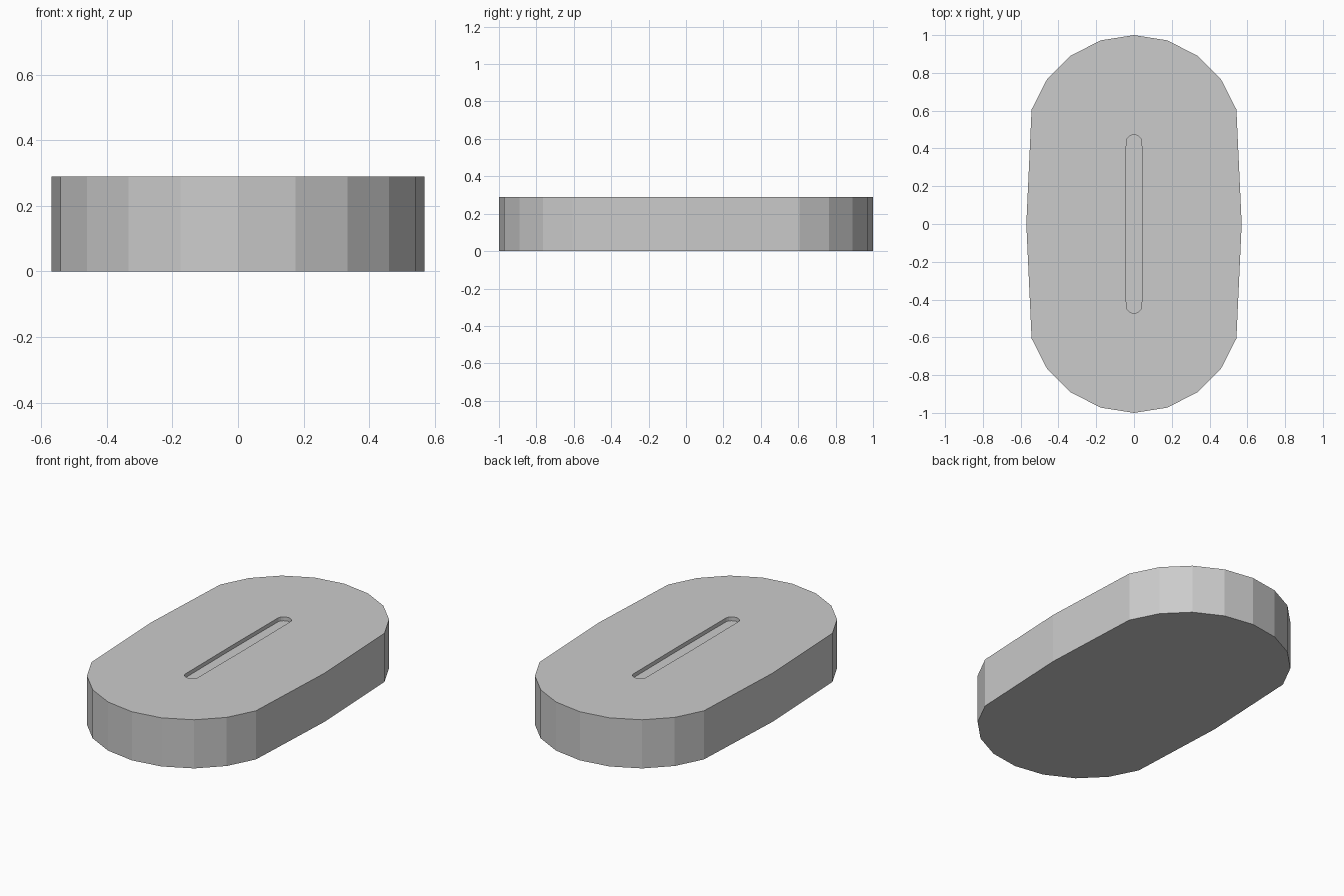
import bpy, bmesh, math

if "Cube" in bpy.data.objects:
    bpy.data.objects.remove(bpy.data.objects["Cube"])

SIDES = 20
HEIGHT = 0.29
SLOT_FLOOR = 0.267


def capsule_ring(bm, radius, shift, z):
    """A 20-sided circle whose two halves are pulled apart along y."""
    ring = []
    for i in range(SIDES):
        a = 2 * math.pi * i / SIDES
        s = round(math.sin(a), 6)
        pull = 0 if s == 0 else math.copysign(shift, s)
        ring.append(bm.verts.new((radius * math.cos(a), radius * s + pull, z)))
    return ring


bm = bmesh.new()

# Outer wall, flat top and the shallow slot, as rings from bottom to slot floor
rings = [
    capsule_ring(bm, 0.57, 0.43, 0),
    capsule_ring(bm, 0.57, 0.43, HEIGHT),
    capsule_ring(bm, 0.043, 0.429, HEIGHT),
    capsule_ring(bm, 0.043, 0.429, SLOT_FLOOR),
]
for low, high in zip(rings, rings[1:]):
    for i in range(SIDES):
        j = (i + 1) % SIDES
        bm.faces.new((low[i], low[j], high[j], high[i]))

# Underside and slot floor
bm.faces.new(rings[0][::-1])
bm.faces.new(rings[-1])

mesh = bpy.data.meshes.new("slotted_block")
bm.to_mesh(mesh)
bm.free()
bpy.context.collection.objects.link(bpy.data.objects.new("slotted_block", mesh))
